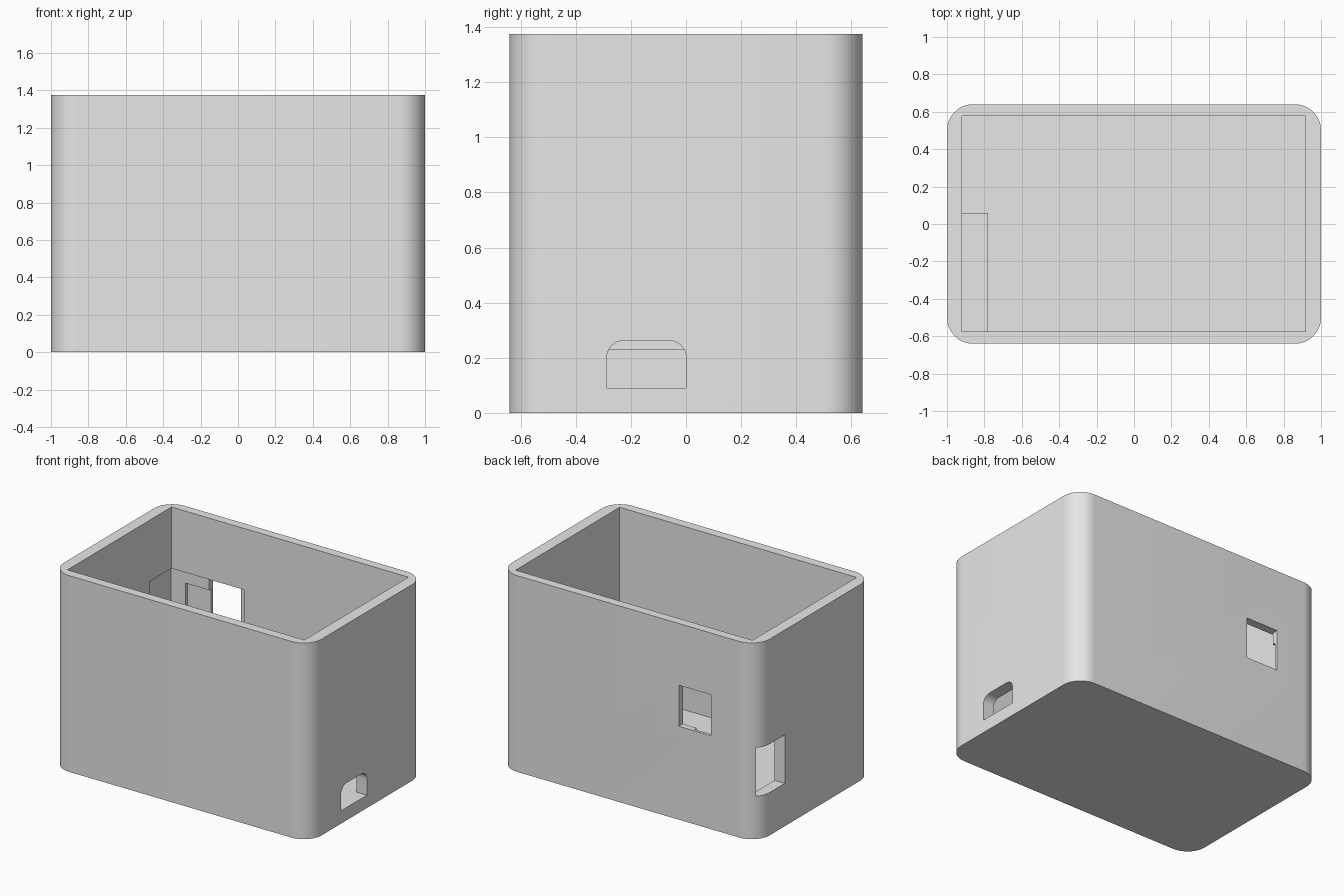
import bpy
import bmesh
import math

old = bpy.data.objects.get("Cube")
if old:
    bpy.data.objects.remove(old, do_unlink=True)

grey = bpy.data.materials.new("plain grey")
grey.use_nodes = True
grey.diffuse_color = (0.8, 0.8, 0.8, 1)
grey.node_tree.nodes["Principled BSDF"].inputs["Base Color"].default_value = (0.8, 0.8, 0.8, 1)


def prism(name, points, offset):
    """Extrude a closed 3D outline along an offset vector."""
    bm = bmesh.new()
    face = bm.faces.new([bm.verts.new(p) for p in points])
    side = bmesh.ops.extrude_face_region(bm, geom=[face])
    moved = [g for g in side["geom"] if isinstance(g, bmesh.types.BMVert)]
    bmesh.ops.translate(bm, verts=moved, vec=offset)
    bmesh.ops.recalc_face_normals(bm, faces=bm.faces)
    mesh = bpy.data.meshes.new(name)
    bm.to_mesh(mesh)
    bm.free()
    mesh.materials.append(grey)
    obj = bpy.data.objects.new(name, mesh)
    bpy.context.collection.objects.link(obj)
    return obj


def box(name, x, y, z):
    corners = [(x[0], y[0], z[0]), (x[1], y[0], z[0]), (x[1], y[1], z[0]), (x[0], y[1], z[0])]
    return prism(name, corners, (0, 0, z[1] - z[0]))


def arc(cx, cy, r, start, steps):
    """Points of a quarter circle."""
    angles = [start + math.pi / 2 * i / steps for i in range(steps + 1)]
    return [(cx + r * math.cos(a), cy + r * math.sin(a)) for a in angles]


def cut(target, cutter):
    cutter.hide_render = True
    mod = target.modifiers.new("cut", "BOOLEAN")
    mod.operation = "DIFFERENCE"
    mod.solver = "EXACT"
    mod.object = cutter
    bpy.context.view_layer.objects.active = target
    bpy.ops.object.modifier_apply(modifier=mod.name)
    bpy.data.objects.remove(cutter, do_unlink=True)


# Outer shell with rounded vertical corners
R = 0.14
outline = []
for i, (sx, sy) in enumerate([(1, 1), (-1, 1), (-1, -1), (1, -1)]):
    outline += arc(sx * (1 - R), sy * (0.64 - R), R, i * math.pi / 2, 16)
shell = prism("case_shell", [(x, y, 0) for x, y in outline], (0, 0, 1.375))

# Main cavity, open at the top
cut(shell, box("cavity", (-0.92, 0.917), (-0.575, 0.578), (0.09, 1.5)))

# Shallow pocket in the back corner, and a deeper one inside it
cut(shell, box("pocket", (-0.935, -0.353), (0.333, 0.596), (0.3, 0.945)))
cut(shell, box("deep_pocket", (-0.826, -0.5), (0.5, 0.62), (0.4, 0.86)))

# Window through the back wall
cut(shell, box("window", (-0.642, -0.393), (0.5, 0.8), (0.655, 0.942)))

# Opening through the end wall at the rounded corner
cut(shell, box("side_opening", (-1.2, -0.85), (0.333, 0.596), (0.3, 0.64)))

# Arched cable slot through the other end wall
r = 0.06
arch = [(-0.287, 0.09), (0, 0.09)]
arch += arc(-r, 0.262 - r, r, 0, 8) + arc(-0.287 + r, 0.262 - r, r, math.pi / 2, 8)
cut(shell, prism("cable_slot", [(0.85, y, z) for y, z in arch], (0.3, 0, 0)))

# Low step on the floor, sunk slightly into the walls
step = box("floor_step", (-0.94, -0.78), (-0.595, 0.06), (0.07, 0.23))

# Smooth rounded corners, sharp edges elsewhere
bpy.ops.object.select_all(action="DESELECT")
shell.select_set(True)
bpy.context.view_layer.objects.active = shell
bpy.ops.object.shade_smooth_by_angle(angle=math.radians(30))
